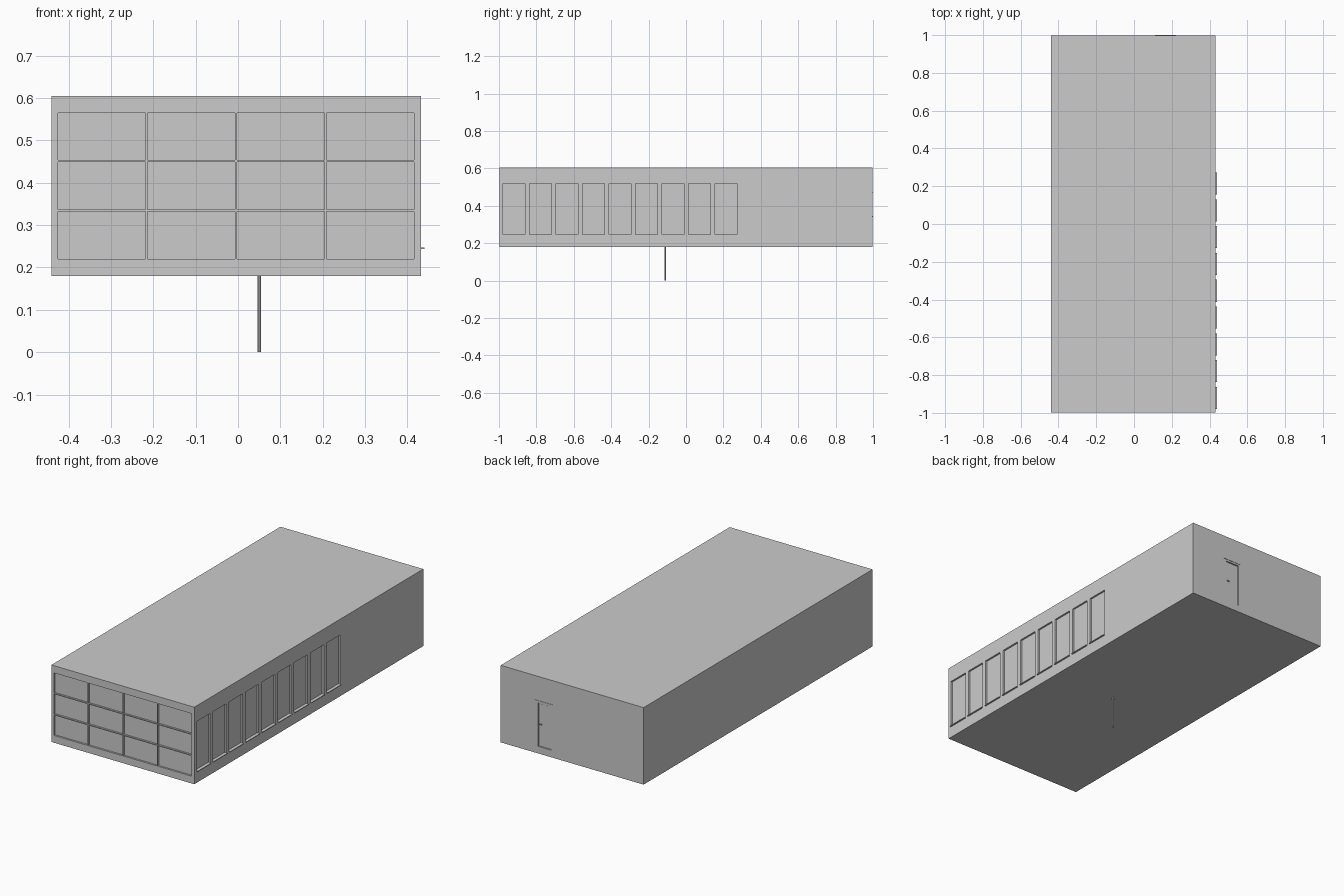
import bpy, bmesh
from mathutils import Vector

if "Cube" in bpy.data.objects:
    bpy.data.objects.remove(bpy.data.objects["Cube"])

X0, X1, Y0, Y1, Z0, Z1 = -0.44, 0.432, -0.998, 0.998, 0.18, 0.605


def boxes(name, items):
    """One object made of axis-aligned boxes (x0, x1, y0, y1, z0, z1)."""
    bm = bmesh.new()
    for x0, x1, y0, y1, z0, z1 in items:
        new = bmesh.ops.create_cube(bm, size=1)["verts"]
        for v in new:
            v.co = Vector((x0 + (v.co.x + .5) * (x1 - x0),
                           y0 + (v.co.y + .5) * (y1 - y0),
                           z0 + (v.co.z + .5) * (z1 - z0)))
    me = bpy.data.meshes.new(name)
    bm.to_mesh(me)
    bm.free()
    ob = bpy.data.objects.new(name, me)
    bpy.context.collection.objects.link(ob)
    return ob


# Front glazing: 4 x 3 recessed panes separated by thin mullions
cuts = []
gx0, gx1, gz0, gz1, gap = -0.425, 0.415, 0.22, 0.565, 0.005
pw = (gx1 - gx0 - 3 * gap) / 4
ph = (gz1 - gz0 - 2 * gap) / 3
for i in range(4):
    for j in range(3):
        x, z = gx0 + i * (pw + gap), gz0 + j * (ph + gap)
        cuts.append((x, x + pw, Y0 - .05, Y0 + .01, z, z + ph))

# Side windows: nine recesses, each with a projecting sill
sills = []
for i in range(9):
    y = -0.979 + i * 0.1418
    cuts.append((X1 - .01, X1 + .05, y, y + .117, 0.247, 0.518))
    sills.append((X1 - .01, 0.44, y, y + .117, 0.243, 0.247))

# Back door recess
cuts.append((0.123, 0.205, Y1 - .008, Y1 + .05, 0.219, 0.458))

# Building body with the openings cut in
body = boxes("building_body", [(X0, X1, Y0, Y1, Z0, Z1)])
cutter = boxes("opening_cutter", cuts)
cutter.hide_render = True
mod = body.modifiers.new("openings", "BOOLEAN")
mod.object = cutter
mod.operation = "DIFFERENCE"
mod.solver = "EXACT"
bpy.context.view_layer.objects.active = body
bpy.ops.object.modifier_apply(modifier=mod.name)
bpy.data.objects.remove(cutter)

boxes("window_sills", sills)

# Back door leaf, handle and the strip above it
boxes("back_door", [(0.126, 0.202, Y1 - .009, Y1 - .005, 0.221, 0.455)])
boxes("door_handle", [(0.184, 0.197, Y1 - .006, 1.0, 0.341, 0.345)])
boxes("door_canopy", [(0.112, 0.222, Y1 - .004, 1.0, 0.468, 0.472)])

# Thin post below the floor
bpy.ops.mesh.primitive_cylinder_add(vertices=8, radius=0.0042, depth=0.185,
                                    location=(0.05, -0.112, 0.0925))
bpy.context.object.name = "support_post"
